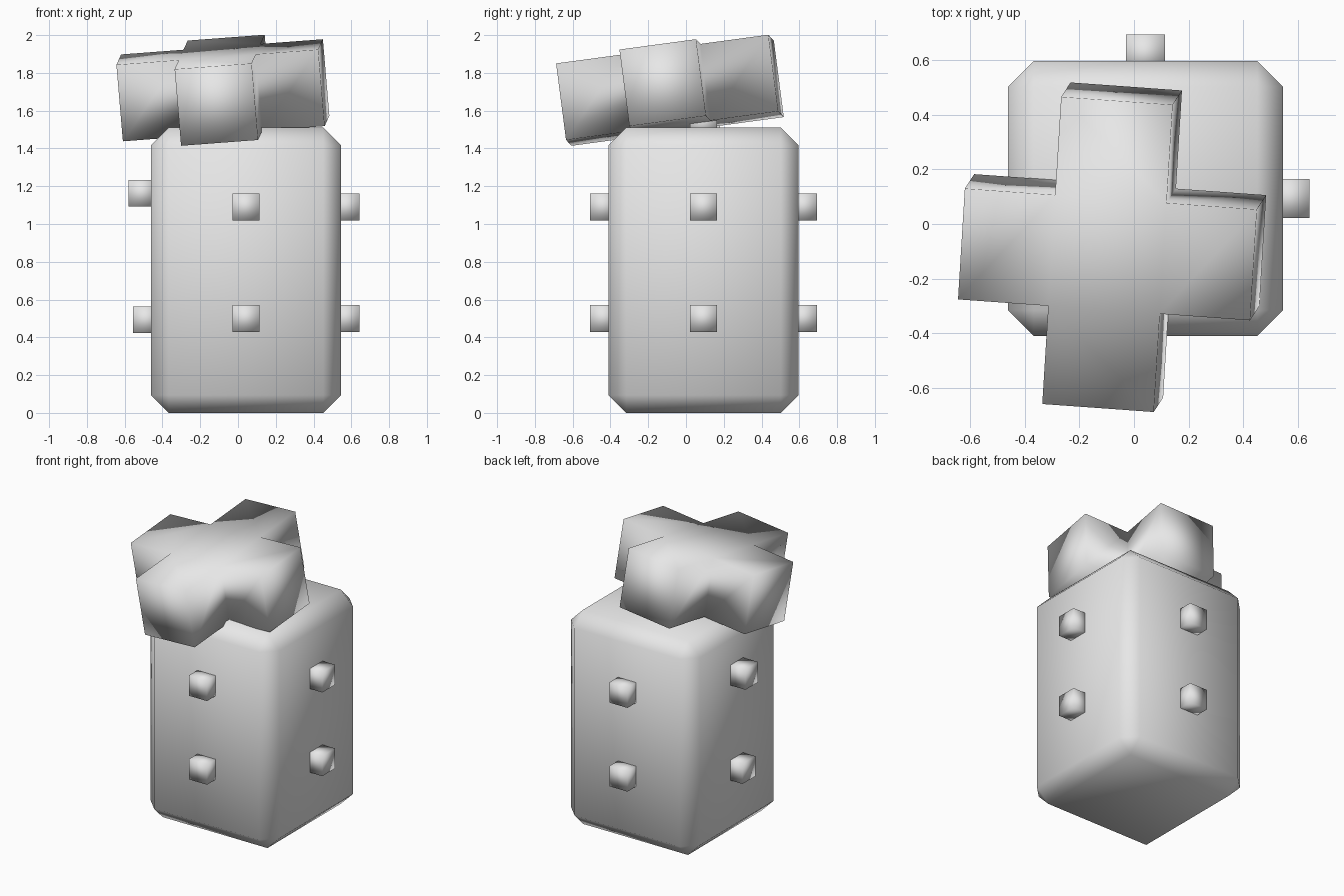
import bpy, bmesh
from math import radians
from mathutils import Matrix, Vector

default = bpy.data.objects.get("Cube")
if default:
    bpy.data.objects.remove(default, do_unlink=True)

grey = bpy.data.materials.new("light_grey")
grey.use_nodes = True
grey.diffuse_color = (0.8, 0.8, 0.8, 1)
grey.node_tree.nodes["Principled BSDF"].inputs["Base Color"].default_value = (0.8, 0.8, 0.8, 1)


def finish(name, bm, location, rotation=(0, 0, 0)):
    """Turn a bmesh into a smooth shaded object."""
    bmesh.ops.recalc_face_normals(bm, faces=bm.faces)
    for face in bm.faces:
        face.smooth = True
    mesh = bpy.data.meshes.new(name)
    bm.to_mesh(mesh)
    bm.free()
    mesh.materials.append(grey)
    obj = bpy.data.objects.new(name, mesh)
    obj.location = location
    obj.rotation_euler = rotation
    bpy.context.collection.objects.link(obj)
    return obj


def box(size):
    bm = bmesh.new()
    bmesh.ops.create_cube(bm, size=1, matrix=Matrix.Diagonal((*size, 1)))
    return bm


CX, CY = 0.042, 0.093   # axis of the body
HALF = 0.503

# Body: tall box with chamfered edges
bm = box((2 * HALF, 2 * HALF, 1.51))
bmesh.ops.bevel(bm, geom=bm.edges[:], offset=0.094, offset_type='OFFSET',
                segments=1, profile=0.5, affect='EDGES')
finish("body", bm, (CX, CY, 0.755))

# Head: cube with four arms pulled out of its sides, tilted
CORE = 0.205
ARM_X, ARM_Y = 0.332, 0.363
bm = box((2 * CORE,) * 3)
bm.normal_update()
sides = [f for f in bm.faces if abs(f.normal.z) < 0.5]
normals = [f.normal.copy() for f in sides]
for face, n in zip(sides, normals):
    cap = bmesh.ops.extrude_discrete_faces(bm, faces=[face])["faces"][0]
    move = Vector((n.x * ARM_X, n.y * ARM_Y, 0))
    bmesh.ops.translate(bm, verts=cap.verts[:], vec=move)
finish("head", bm, (-0.08, -0.085, 1.708), (radians(7.7), radians(-4.3), radians(-4.1)))

# Knobs: two on each side of the body, partly sunk in
KNOB = 0.142
knobs = {
    "front": ((0, -1), (0.5, 1.09), (0.097, 0.097)),
    "back": ((0, 1), (0.5, 1.09), (0.097, 0.097)),
    "left": ((1, 0), (0.5, 1.09), (0.097, 0.097)),
    "right": ((-1, 0), (0.493, 1.163), (0.095, 0.118)),
}
for side, ((dx, dy), heights, reaches) in knobs.items():
    for level, z, reach in zip(("lower", "upper"), heights, reaches):
        d = HALF + reach - KNOB / 2
        finish(f"{side}_{level}_knob", box((KNOB,) * 3), (CX + dx * d, CY + dy * d, z))

# Neck: small block between body and head
finish("neck", box((KNOB,) * 3), (CX, CY, 1.535))
